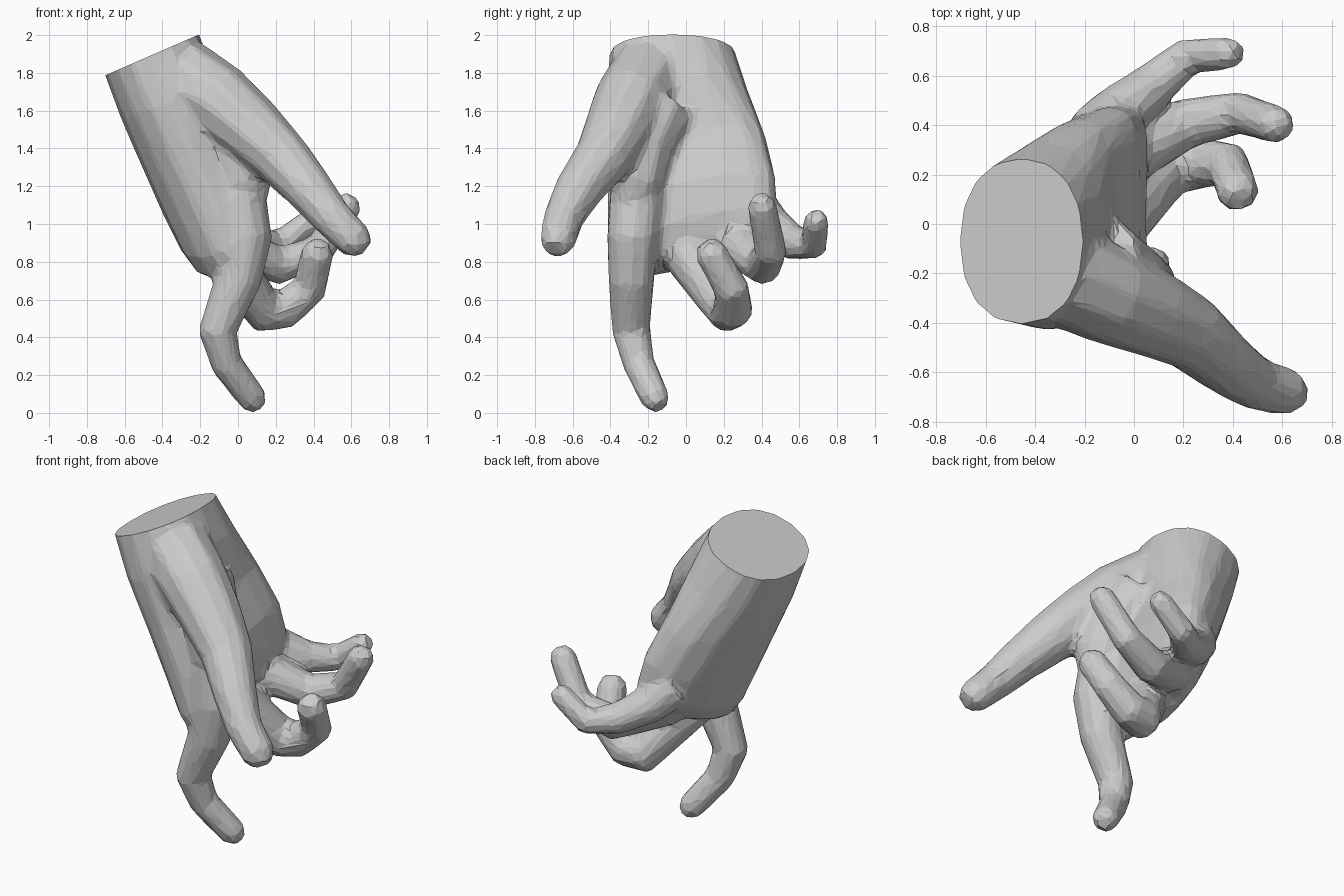
import bpy, bmesh, math
from mathutils import Vector

cube = bpy.data.objects.get("Cube")
if cube:
    bpy.data.objects.remove(cube, do_unlink=True)

bm = bmesh.new()


def loft(rings):
    """Skin a list of equal rings into a closed solid."""
    loops = [[bm.verts.new(point) for point in ring] for ring in rings]
    count = len(loops[0])
    skin = [bm.faces.new(loops[0][::-1]), bm.faces.new(loops[-1])]
    for upper, lower in zip(loops, loops[1:]):
        for i in range(count):
            j = (i + 1) % count
            skin.append(bm.faces.new((upper[i], upper[j], lower[j], lower[i])))
    bmesh.ops.recalc_face_normals(bm, faces=skin)


def digit(start_radius, end_radius, *joints, sides=10):
    """Tapered tube through the joints, with a rounded tip."""
    points = [Vector(joint) for joint in joints]
    last = len(points) - 1
    radii = []
    for k in range(last + 1):
        f = k / last
        radii.append(start_radius + (end_radius - start_radius) * f * f * (3 - 2 * f))
    points.append(points[-1] + (points[-1] - points[-2]).normalized() * end_radius * 0.7)
    radii.append(end_radius * 0.6)
    across = Vector((0, 1, 0))
    rings = []
    for k, (point, radius) in enumerate(zip(points, radii)):
        before = points[max(k - 1, 0)]
        after = points[min(k + 1, last + 1)]
        along = ((point - before).normalized() + (after - point).normalized()).normalized()
        u = (across - along * along.dot(across)).normalized()
        v = along.cross(u)
        angles = [math.tau * (i + 0.5) / sides for i in range(sides)]
        rings.append([point + radius * (math.cos(a) * u + math.sin(a) * v) for a in angles])
    loft(rings)


def palm_ring(centre, thickness, width, curl, sides=16):
    """Flattened oval, tilted across the knuckles and bent in at both edges."""
    depth = Vector((thickness, 0, thickness * 0.43))
    breadth = Vector((0, width, curl))
    ring = []
    for i in range(sides):
        angle = math.tau * i / sides
        c, s = [math.copysign(abs(f) ** 0.9, f) for f in (math.cos(angle), math.sin(angle))]
        bend = Vector((curl * (s * s - 0.3), 0, 0))
        ring.append(Vector(centre) + depth * c + breadth * s + bend)
    return ring


# Wrist, palm and knuckles
wrist = (-0.455, -0.07, 1.895)
loft([
    palm_ring((-0.5, -0.08, 2.02), 0.25, 0.32, 0),
    palm_ring(wrist, 0.25, 0.335, 0),
    palm_ring((-0.37, -0.05, 1.68), 0.25, 0.38, 0.02),
    palm_ring((-0.27, 0, 1.4), 0.22, 0.42, 0.07),
    palm_ring((-0.16, 0.03, 1.14), 0.21, 0.45, 0.09),
    palm_ring((-0.1, 0.03, 0.95), 0.18, 0.45, 0.1),
    palm_ring((-0.07, 0.01, 0.82), 0.13, 0.37, 0.1),
])

# Thumb with its fleshy base, and the web between thumb and index finger
digit(0.21, 0.1, (-0.3, -0.2, 1.78), (-0.1, -0.29, 1.65), (0.07, -0.36, 1.5),
      (0.23, -0.44, 1.35), (0.38, -0.57, 1.18), (0.5, -0.65, 1.03), (0.62, -0.68, 0.91))
digit(0.2, 0.15, (-0.16, -0.15, 1.6), (-0.02, -0.24, 1.4), (0.04, -0.27, 1.2))

# Index, middle, ring and little finger, from knuckle to tip
digit(0.15, 0.08, (0, -0.26, 1.15), (0.04, -0.28, 0.93), (0, -0.29, 0.7),
      (-0.11, -0.29, 0.43), (-0.06, -0.25, 0.26), (0.08, -0.16, 0.07))
digit(0.14, 0.09, (-0.12, -0.05, 0.95), (-0.05, 0.03, 0.81), (0.14, 0.23, 0.54),
      (0.25, 0.25, 0.55), (0.38, 0.24, 0.66), (0.42, 0.13, 0.85))
digit(0.13, 0.08, (-0.14, 0.2, 1), (-0.04, 0.27, 0.9), (0.22, 0.41, 0.78),
      (0.43, 0.45, 0.86), (0.58, 0.4, 1.1))
digit(0.12, 0.07, (-0.17, 0.36, 1.1), (-0.07, 0.45, 0.99), (0.09, 0.57, 0.9),
      (0.22, 0.68, 0.89), (0.39, 0.69, 1.02))

mesh = bpy.data.meshes.new("hand")
bm.to_mesh(mesh)
bm.free()
hand = bpy.data.objects.new("hand", mesh)
bpy.context.collection.objects.link(hand)
bpy.context.view_layer.objects.active = hand

# Merge the parts into one skin, soften the joins and reduce to facets
remesh = hand.modifiers.new("skin", "REMESH")
remesh.mode = "VOXEL"
remesh.voxel_size = 0.02
soften = hand.modifiers.new("soften", "SMOOTH")
soften.iterations = 10
facets = hand.modifiers.new("facets", "DECIMATE")
facets.ratio = 0.06
for name in [modifier.name for modifier in hand.modifiers]:
    bpy.ops.object.modifier_apply(modifier=name)

# Slice the wrist flat and cap it
bm = bmesh.new()
bm.from_mesh(hand.data)
cut = bmesh.ops.bisect_plane(bm, geom=bm.verts[:] + bm.edges[:] + bm.faces[:],
                             plane_co=wrist, plane_no=(-0.4, 0, 0.92), clear_outer=True)
rim = [item for item in cut["geom_cut"] if isinstance(item, bmesh.types.BMEdge)]
bmesh.ops.holes_fill(bm, edges=rim)
bmesh.ops.recalc_face_normals(bm, faces=bm.faces)
bm.to_mesh(hand.data)
bm.free()
hand.data.shade_flat()
